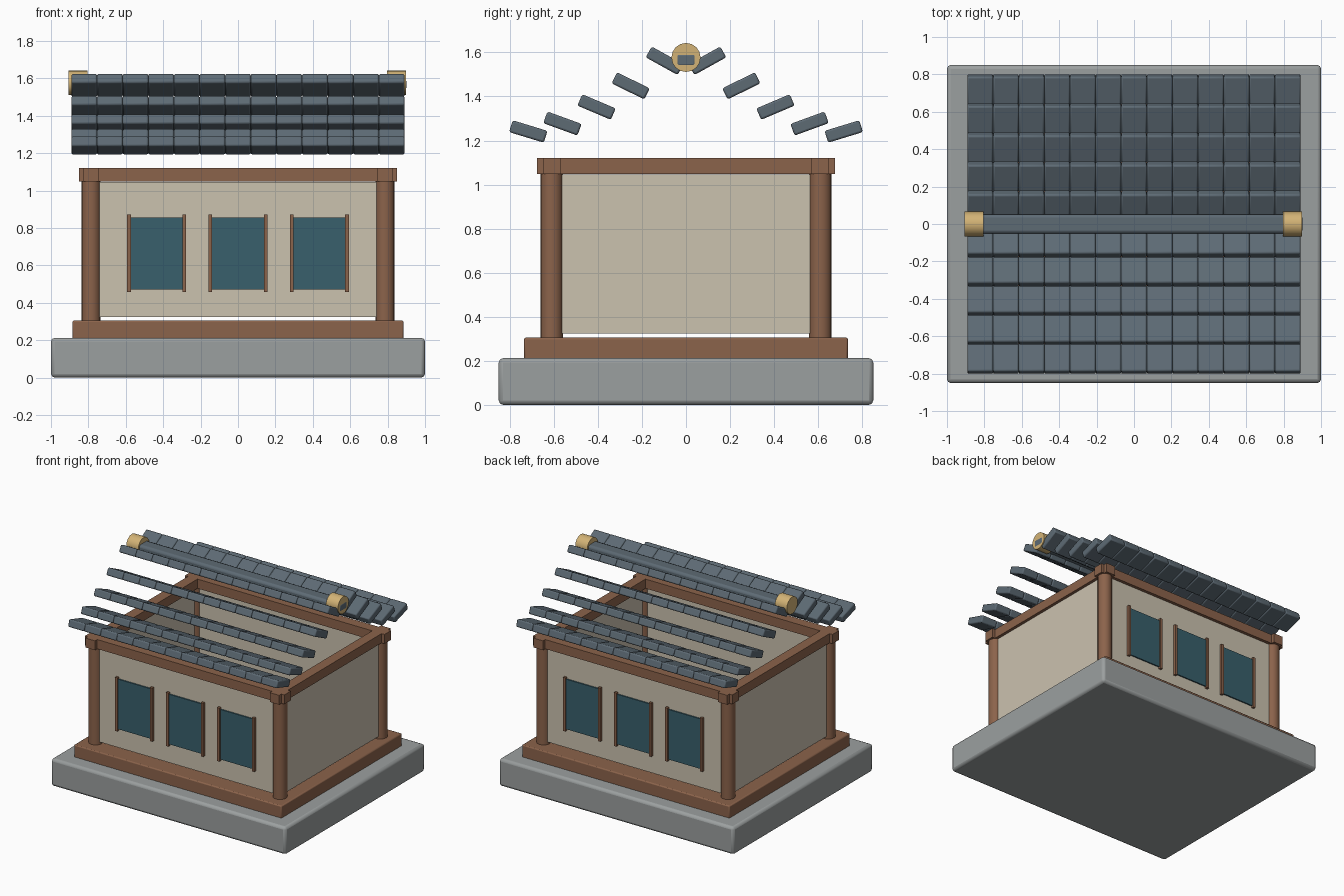
import bpy
from math import radians, pi

if "Cube" in bpy.data.objects:
    bpy.data.objects.remove(bpy.data.objects["Cube"])


def mat(name, c):
    m = bpy.data.materials.new(name)
    m.diffuse_color = (*c, 1)
    m.use_nodes = True
    m.node_tree.nodes["Principled BSDF"].inputs["Base Color"].default_value = m.diffuse_color
    return m


STONE = mat("stone", (0.33, 0.35, 0.35))
WOOD = mat("wood", (0.26, 0.125, 0.07))
PLASTER = mat("plaster", (0.60, 0.54, 0.43))
GLASS = mat("glass", (0.04, 0.115, 0.15))
TILE = mat("tile", (0.11, 0.145, 0.175))
GOLD = mat("gold", (0.65, 0.45, 0.18))


def finish(o, name, m, bevel):
    o.name = name
    o.data.materials.append(m)
    if bevel:
        b = o.modifiers.new("bevel", 'BEVEL')
        b.width, b.segments = bevel, 2
    bpy.ops.object.shade_smooth_by_angle(angle=radians(35))
    return o


def box(name, loc, size, m, bevel=0, tilt=0):
    bpy.ops.mesh.primitive_cube_add(size=1, location=loc, rotation=(tilt, 0, 0))
    o = bpy.context.object
    o.scale = size
    bpy.ops.object.transform_apply(location=False, rotation=False, scale=True)
    return finish(o, name, m, bevel)


def cyl(name, loc, r, depth, m, rot=(0, 0, 0), bevel=0):
    bpy.ops.mesh.primitive_cylinder_add(vertices=16, radius=r, depth=depth, location=loc, rotation=rot)
    return finish(bpy.context.object, name, m, bevel)


# Stone plinth and timber sill
box("stone_base", (0, 0, 0.106), (2, 1.7, 0.212), STONE, 0.02)
box("timber_sill", (0, 0, 0.255), (1.77, 1.47, 0.1), WOOD, 0.008)

# Corner columns
for sx in (-1, 1):
    for sy in (-1, 1):
        cyl("column", (sx * 0.786, sy * 0.61, 0.685), 0.051, 0.77, WOOD)

# Walls and top beams that cross at the corners
for s in (-1, 1):
    box("long_wall", (0, s * 0.61, 0.685), (1.48, 0.04, 0.72), PLASTER)
    box("side_wall", (s * 0.785, 0, 0.685), (0.04, 1.13, 0.72), PLASTER)
    box("long_beam", (0, s * 0.61, 1.084), (1.70, 0.08, 0.072), WOOD)
    box("side_beam", (s * 0.785, 0, 1.084), (0.08, 1.354, 0.072), WOOD)

# Windows on front and back, each with two jamb posts
for s in (-1, 1):
    for x in (-0.435, 0, 0.435):
        box("window_pane", (x, s * 0.63, 0.664), (0.30, 0.02, 0.385), GLASS)
        for e in (-1, 1):
            box("window_post", (x + e * 0.148, s * 0.635, 0.664), (0.02, 0.03, 0.413), WOOD)

# Roof tile courses: (distance from ridge, height, tilt in degrees)
ROWS = [(0.097, 1.562, 29), (0.251, 1.448, 26), (0.406, 1.352, 23),
        (0.561, 1.277, 20), (0.716, 1.241, 17)]
for y, z, a in ROWS:
    for s in (-1, 1):
        first = box("roof_tile", (-0.137 * 6, s * y, z), (0.137, 0.165, 0.056), TILE, 0.009, s * radians(a))
        for i in range(1, 13):
            t = first.copy()
            t.location.x = -0.137 * 6 + i * 0.137
            bpy.context.collection.objects.link(t)

# Ridge bar and gilded end caps
box("ridge_bar", (0, 0, 1.566), (1.80, 0.104, 0.072), TILE, 0.018)
for x in (-0.855, 0.847):
    cyl("ridge_cap", (x, 0, 1.577), 0.066, 0.102, GOLD, (0, pi / 2, 0))
